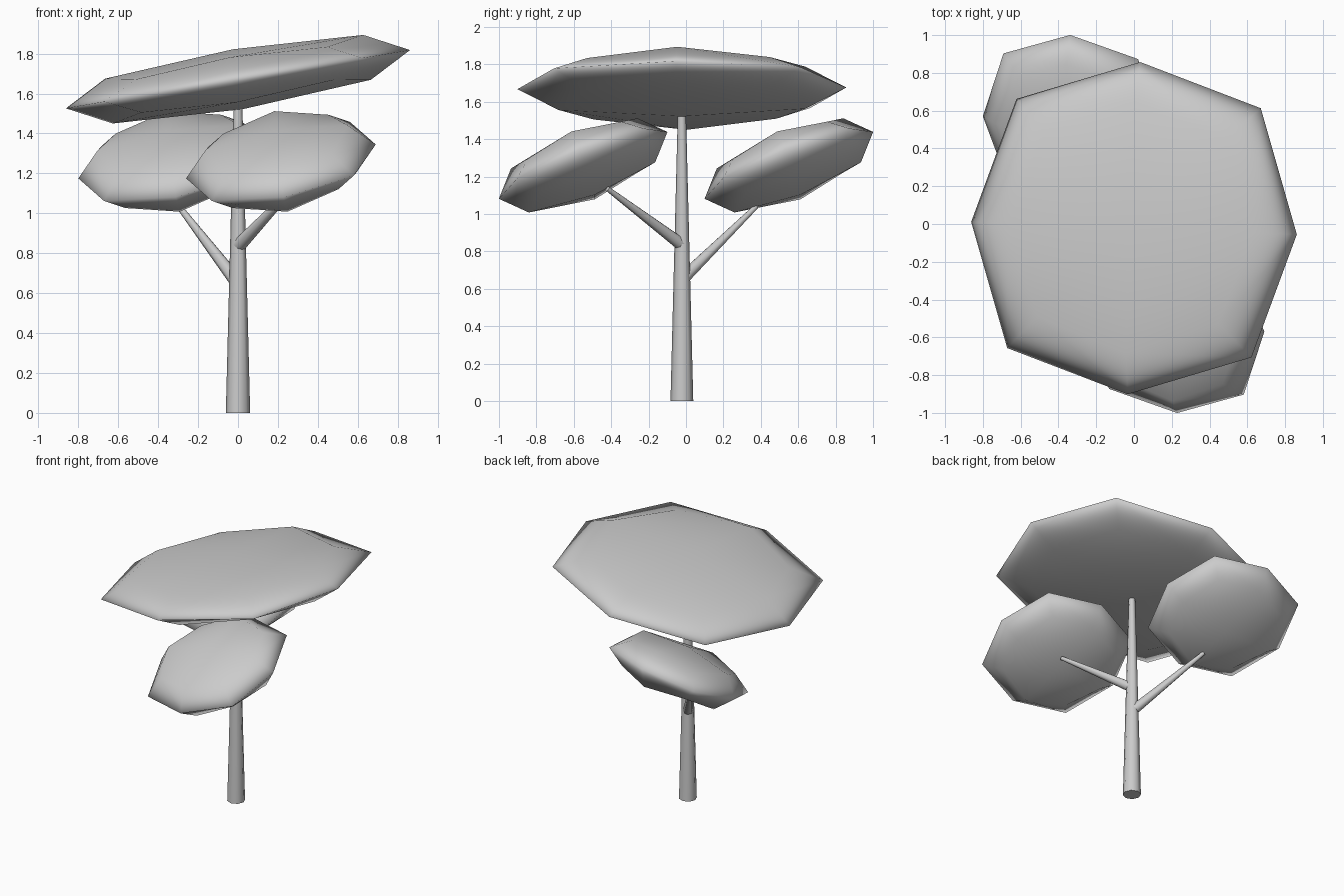
import bpy
import math
from mathutils import Vector, Matrix

if "Cube" in bpy.data.objects:
    bpy.data.objects.remove(bpy.data.objects["Cube"])


def limb(name, start, end, r1, r2, sides=8):
    """Tapered low-sided cylinder between two points."""
    start, end = Vector(start), Vector(end)
    axis = end - start
    bpy.ops.mesh.primitive_cone_add(vertices=sides, radius1=r1, radius2=r2,
                                    depth=axis.length, location=(start + end) / 2)
    ob = bpy.context.object
    ob.name = name
    ob.rotation_euler = axis.to_track_quat('Z', 'Y').to_euler()
    bpy.ops.object.shade_smooth_by_angle(angle=math.radians(50))
    return ob


def canopy(name, centre, x_axis, y_axis, half):
    """Flattened cube, subdivided once into a rounded leaf pad."""
    x = Vector(x_axis).normalized()
    z = x.cross(Vector(y_axis)).normalized()
    y = z.cross(x)
    bpy.ops.mesh.primitive_cube_add(size=2)
    ob = bpy.context.object
    ob.name = name
    turn = Matrix((x, y, z)).transposed().to_4x4()
    ob.matrix_world = Matrix.Translation(centre) @ turn @ Matrix.Diagonal((*half, 1))
    for p in ob.data.polygons:
        p.use_smooth = True
    sub = ob.modifiers.new("round", 'SUBSURF')
    sub.levels = sub.render_levels = 1
    sub.use_limit_surface = False
    return ob


# Trunk and the two side branches
limb("trunk", (0, -0.022, 0), (0, -0.022, 1.535), 0.061, 0.022)
limb("front_branch", (0, -0.022, 0.835), (0.285, -0.42, 1.135), 0.036, 0.014)
limb("back_branch", (0, -0.022, 0.65), (-0.30, 0.375, 1.04), 0.036, 0.014)

# Large top canopy, tilted up to the right
canopy("top_canopy", (0, -0.022, 1.672), (0.862, -0.033, 0.146), (0.03, 0.88, 0.004),
       (0.875, 0.88, 0.152))

# Two identical smaller canopies on the branches
for name, centre in (("front_canopy", (0.215, -0.55, 1.26)),
                     ("back_canopy", (-0.325, 0.55, 1.26))):
    canopy(name, centre, (0.475, -0.02, 0.085), (-0.005, 0.45, 0.18),
           (0.483, 0.485, 0.172))
